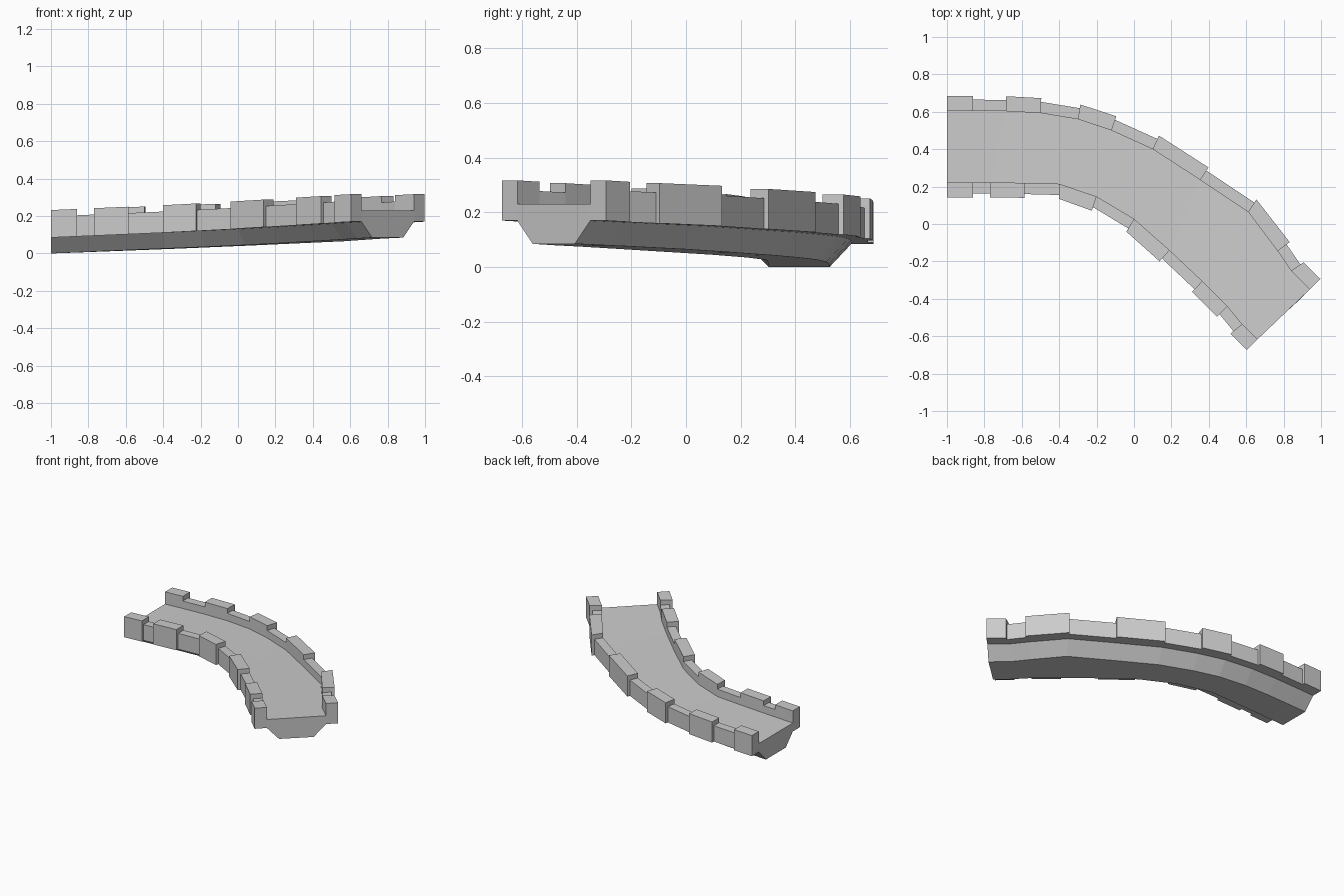
import bpy
import bmesh
from mathutils import Vector

cube = bpy.data.objects.get("Cube")
if cube:
    bpy.data.objects.remove(cube, do_unlink=True)

# Plain grey stone
stone = bpy.data.materials.new("grey_stone")
stone.use_nodes = True
colour = (0.6, 0.6, 0.6, 1)
stone.diffuse_color = colour
stone.node_tree.nodes["Principled BSDF"].inputs["Base Color"].default_value = colour

RISE = 0.085         # climb of the walkway from end to end
LEDGE = 0.085        # underside of the parapets above the base
DECK = 0.145         # walking surface above the base
MERLON = (0.08, 0.232)   # thickness, top height
LOW = (0.06, 0.198)

# Deck edges in plan; every point is a joint between a merlon and a low wall
back_edge = [(-1, .605), (-.86, .605), (-.685, .603), (-.5, .593), (-.3, .56), (-.12, .5),
             (.1, .4), (.355, .235), (.61, .065), (.768, -.145), (.84, -.25), (.94, -.35)]
front_edge = [(-1, .222), (-.86, .222), (-.77, .222), (-.585, .22), (-.4, .215), (-.2, .147),
              (0, .028), (.19, -.14), (.365, -.305), (.5, -.44), (.578, -.535), (.66, -.617)]


def stations(edge, side):
    """Return (point, outward normal, base height) for each joint."""
    pts = [Vector(p) for p in edge]
    steps = [b - a for a, b in zip(pts, pts[1:])]
    total = sum(s.length for s in steps)
    result, run = [], 0
    for i, p in enumerate(pts):
        d = steps[max(i - 1, 0)].normalized()
        if i:
            run += steps[i - 1].length
        result.append((p, Vector((-d.y, d.x)) * side, RISE * run / total))
    return result


def at(station, out, z):
    p, normal, base = station
    return (*(p + normal * out), base + z)


def loft(name, rings):
    """Skin a row of cross-sections and cap both ends."""
    bm = bmesh.new()
    rows = [[bm.verts.new(co) for co in ring] for ring in rings]
    n = len(rows[0])
    for a, b in zip(rows, rows[1:]):
        for j in range(n):
            k = (j + 1) % n
            bm.faces.new((a[j], a[k], b[k], b[j]))
    bm.faces.new(rows[0])
    bm.faces.new(rows[-1])
    bmesh.ops.recalc_face_normals(bm, faces=bm.faces)
    mesh = bpy.data.meshes.new(name)
    bm.to_mesh(mesh)
    bm.free()
    mesh.materials.append(stone)
    bpy.context.collection.objects.link(bpy.data.objects.new(name, mesh))


back = stations(back_edge, 1)
front = stations(front_edge, -1)

# Walkway with a tapered underside
loft("walkway", [[at(b, 0, DECK), at(b, 0, LEDGE), at(b, -LEDGE + 0.005, 0),
                  at(f, -LEDGE + 0.005, 0), at(f, 0, LEDGE), at(f, 0, DECK)]
                 for b, f in zip(back, front)])

# Parapets: merlons alternating with thinner low walls
for side, row in (("back", back), ("front", front)):
    for i, pair in enumerate(zip(row, row[1:])):
        kind, (thick, top) = ("low_wall", LOW) if i % 2 else ("merlon", MERLON)
        loft(f"{side}_{kind}_{i // 2 + 1}",
             [[at(s, 0, LEDGE), at(s, thick, LEDGE), at(s, thick, top), at(s, 0, top)]
              for s in pair])
